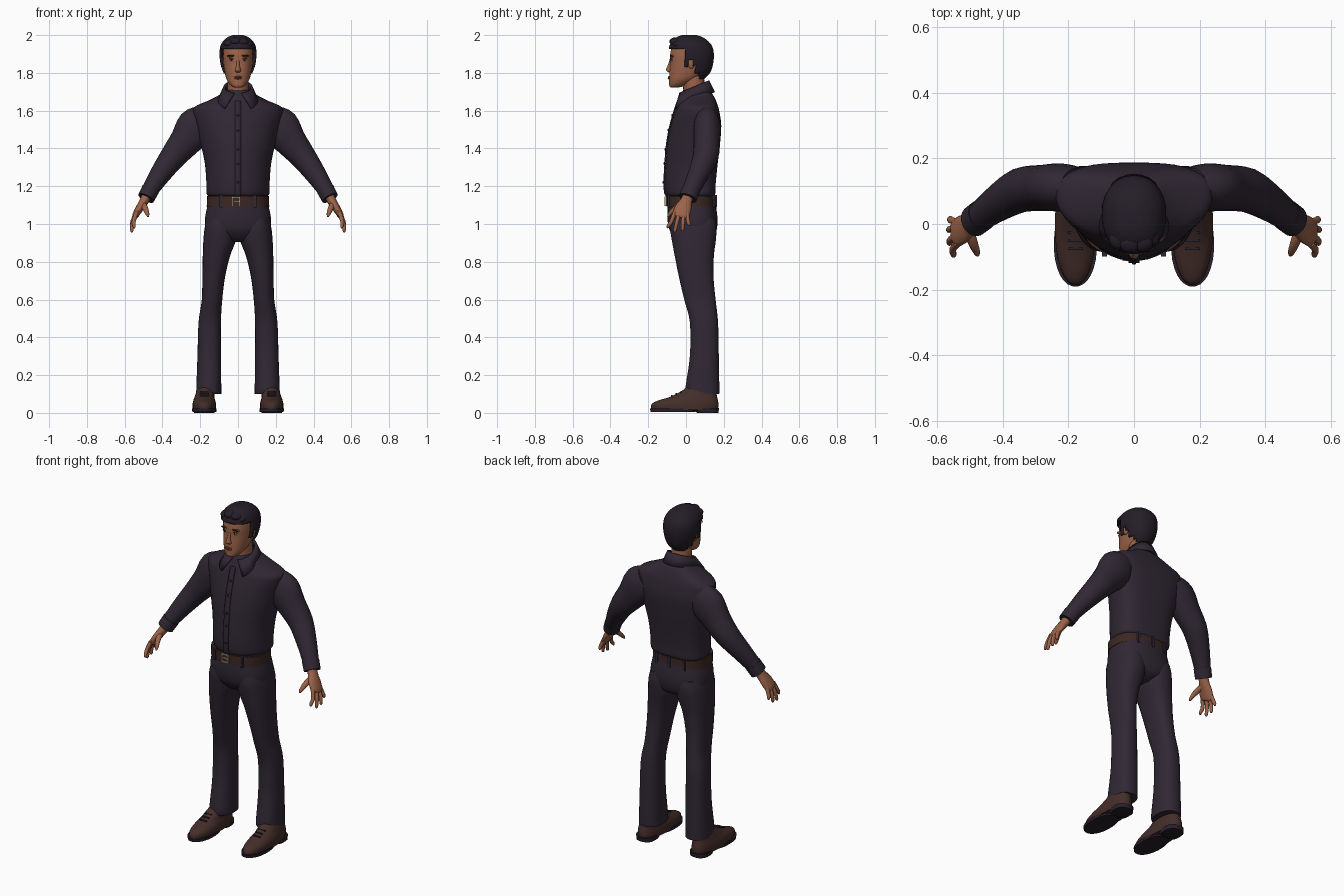
import bpy, bmesh, math
from mathutils import Vector


def material(name, rgb):
    m = bpy.data.materials.new(name)
    m.diffuse_color = (*rgb, 1)
    return m


CLOTH = material("dark plum cloth", (0.030, 0.021, 0.034))
SKIN = material("tan skin", (0.33, 0.125, 0.066))
HAIR = material("black hair", (0.018, 0.013, 0.021))
BELT = material("belt leather", (0.045, 0.020, 0.017))
SHOE = material("shoe leather", (0.058, 0.027, 0.022))
SOLE = material("dark sole", (0.020, 0.014, 0.022))
METAL = material("buckle brass", (0.45, 0.36, 0.22))
LIP = material("lip brown", (0.20, 0.065, 0.042))
WHITE = material("eye white", (0.45, 0.36, 0.32))


def finish(name, bm, mat, mirror=False, thick=0, angle=50):
    bmesh.ops.recalc_face_normals(bm, faces=bm.faces)
    me = bpy.data.meshes.new(name)
    bm.to_mesh(me)
    bm.free()
    me.materials.append(mat)
    me.polygons.foreach_set("use_smooth", [True] * len(me.polygons))
    me.set_sharp_from_angle(angle=math.radians(angle))
    ob = bpy.data.objects.new(name, me)
    bpy.context.collection.objects.link(ob)
    if thick:
        mod = ob.modifiers.new("thickness", 'SOLIDIFY')
        mod.thickness, mod.offset = thick, 0
    if mirror:
        ob.modifiers.new("mirror", 'MIRROR').use_mirror_merge = False
    return ob


def spline(rows, k):
    """Catmull-Rom interpolation between rows of numbers."""
    out = []
    for i in range(len(rows) - 1):
        a, b, c, d = (rows[min(max(i + j, 0), len(rows) - 1)] for j in (-1, 0, 1, 2))
        for s in range(k):
            t = s / k
            out.append([q + 0.5 * t * (r - p + t * (2*p - 5*q + 4*r - w + t * (3*(q - r) + w - p)))
                        for p, q, r, w in zip(a, b, c, d)])
    return out + [list(rows[-1])]


def skin_rings(rings):
    bm = bmesh.new()
    vs = [[bm.verts.new(p) for p in ring] for ring in rings]
    n = len(vs[0])
    for a, b in zip(vs, vs[1:]):
        for i in range(n):
            bm.faces.new((a[i], a[(i+1) % n], b[(i+1) % n], b[i]))
    bm.faces.new(vs[0])
    bm.faces.new(vs[-1])
    return bm


def stack(rows, n=28, k=3, pf=2.0, pb=2.4, f=0.5):
    """Horizontal rings from rows of (z, x0, x1, y_front, y_back)."""
    rings = []
    for z, x0, x1, yf, yb in spline(rows, k):
        cx, hw, cy = (x0 + x1) / 2, (x1 - x0) / 2, yf + (yb - yf) * f
        ring = []
        for i in range(n):
            t = 2 * math.pi * (i + 0.5) / n
            c, s = math.cos(t), math.sin(t)
            e = 2 / (pb if s > 0 else pf)
            ry = (yb - cy) if s > 0 else (cy - yf)
            ring.append((cx + hw * math.copysign(abs(c) ** e, c),
                         cy + ry * math.copysign(abs(s) ** e, s), z))
        rings.append(ring)
    return skin_rings(rings)


def sym(rows):
    return [(z, -w, w, a, b) for z, w, a, b in rows]


def tube(rows, n=16, k=3):
    """Oval tube along rows of (x, y, z, radius along y, other radius)."""
    rows = spline(rows, k)
    pts = [Vector(r[:3]) for r in rows]
    rings = []
    for i, r in enumerate(rows):
        t = (pts[min(i+1, len(pts)-1)] - pts[max(i-1, 0)]).normalized()
        u = Vector((0, 1, 0))
        u = (u - t * u.dot(t)).normalized()
        v = t.cross(u)
        rings.append([pts[i] + u * r[3] * math.cos(a) + v * r[4] * math.sin(a)
                      for a in (2 * math.pi * j / n for j in range(n))])
    return skin_rings(rings)


def blob(name, loc, size, mat, mirror=False):
    bm = bmesh.new()
    bmesh.ops.create_uvsphere(bm, u_segments=14, v_segments=8, radius=1)
    for v in bm.verts:
        v.co = Vector([c * s + l for c, s, l in zip(v.co, size, loc)])
    return finish(name, bm, mat, mirror)


def box(name, loc, size, mat):
    bm = bmesh.new()
    bmesh.ops.create_cube(bm, size=1)
    for v in bm.verts:
        v.co = Vector([c * s + l for c, s, l in zip(v.co, size, loc)])
    return finish(name, bm, mat)


# Shirt body, gathered at the hem, with sloping shoulders
TORSO = sym([(1.145, .150, -.09, .145), (1.16, .166, -.108, .155), (1.22, .168, -.113, .158),
             (1.32, .176, -.108, .168), (1.42, .197, -.10, .18), (1.52, .222, -.082, .187),
             (1.59, .238, -.062, .178), (1.622, .228, -.052, .17), (1.65, .165, -.042, .16),
             (1.68, .105, -.03, .145), (1.71, .07, -.015, .12)])
finish("shirt_body", stack(TORSO, 36, 4, 2.0, 3.0, .62), CLOTH)

# Button placket and buttons following the chest
bm = bmesh.new()
prev = None
chest = [r for r in spline(TORSO, 4) if r[0] < 1.655]
for r in chest:
    cur = [bm.verts.new((x, r[3] - .003, r[0])) for x in (-.016, .016)]
    if prev:
        bm.faces.new((prev[0], prev[1], cur[1], cur[0]))
    prev = cur
finish("button_placket", bm, CLOTH, thick=.007)
for i in range(5):
    r = min(chest, key=lambda q: abs(q[0] - (1.22 + .09 * i)))
    blob("shirt_button", (0, r[3] - .007, r[0]), (.007, .004, .007), HAIR)

# Folded collar: leaning band whose front corners drop to points
bm = bmesh.new()
prev = None
for i in range(25):
    a = math.radians(16 + 328 * i / 24)
    fr = (1 + math.cos(a)) / 2                    # 1 at front, 0 at back
    tip = max(0, 1 - min(i, 24 - i) / 5)
    s, c = math.sin(a), math.cos(a)
    top = (.070 * s, .042 - .074 * c, 1.758 - .068 * fr)
    low = ((.094 + .03 * tip) * s + math.copysign(.034 * tip, s),
           .042 - (.105 - .006 * tip) * c, 1.695 - .045 * fr - .04 * tip)
    cur = [bm.verts.new(top), bm.verts.new(low)]
    if prev:
        bm.faces.new((prev[0], cur[0], cur[1], prev[1]))
    prev = cur
finish("collar", bm, CLOTH, thick=.014)

# Sleeves and cuffs
finish("sleeve", tube([(.17, .112, 1.555, .06, .085), (.222, .112, 1.51, .073, .106),
                       (.28, .110, 1.435, .070, .085), (.345, .103, 1.355, .068, .069),
                       (.41, .066, 1.265, .056, .056), (.465, .026, 1.18, .046, .044),
                       (.482, .012, 1.15, .045, .042)], 20), CLOTH, True)
finish("cuff", tube([(.462, .028, 1.185, .049, .047), (.487, .009, 1.137, .049, .045)], 20, 1),
       CLOTH, True)

# Hands: palm, four fingers and thumb
finish("palm", tube([(.478, .015, 1.16, .028, .026), (.498, 0, 1.12, .032, .024),
                     (.52, -.015, 1.085, .044, .021), (.543, -.028, 1.045, .044, .017),
                     (.547, -.032, 1.034, .034, .010)]), SKIN, True)
for nm, y0, tip in (("index", -.060, (.550, -.094, .978)), ("middle", -.036, (.562, -.058, .957)),
                    ("ring", -.013, (.564, -.018, .963)), ("little", .006, (.560, .016, .990))):
    x, y, z = tip
    finish(nm + "_finger", tube([(.538, y0, 1.06, .011, .012), ((.538 + x) / 2 + .008, (y0 + y) / 2, 1.014, .0105, .011),
                                 (x, y, z + .01, .009, .009), (x, y, z, .004, .004)], 10), SKIN, True)
finish("thumb", tube([(.505, -.015, 1.105, .018, .018), (.492, -.055, 1.085, .013, .016),
                      (.480, -.085, 1.055, .010, .011), (.476, -.096, 1.038, .004, .004)], 10), SKIN, True)

# Trousers: hips plus two legs
finish("trouser_hips", stack(sym([(.905, .06, -.03, .10), (.93, .125, -.06, .145), (.97, .170, -.088, .163),
                                  (1.03, .175, -.099, .167), (1.10, .162, -.097, .158),
                                  (1.15, .158, -.093, .15)]), 36, 4, 2.4, 2.6), CLOTH)
finish("trouser_leg", stack([(.10, .088, .222, .002, .176), (.13, .088, .221, -.004, .177),
                             (.30, .090, .215, .020, .174), (.48, .090, .209, .020, .170),
                             (.60, .083, .192, -.010, .157), (.72, .068, .189, -.038, .146),
                             (.83, .042, .187, -.060, .148), (.91, .012, .184, -.075, .158),
                             (.98, .006, .177, -.085, .163), (1.03, .02, .165, -.08, .155)],
                            28, 4, 2.3, 2.4), CLOTH, True)

# Belt, loops and buckle
finish("belt", stack(sym([(1.092, .166, -.103, .157), (1.148, .164, -.103, .155)]), 40, 1, 2.4, 2.6), BELT)
for x, y in ((-.09, -.09), (.09, -.09), (-.09, .145), (.09, .145), (0, .155)):
    box("belt_loop", (x, y, 1.12), (.014, .018, .066), CLOTH)
for dx, dz, w, h in ((-.026, 0, .007, .05), (.014, 0, .007, .05), (-.006, .022, .047, .007),
                     (-.006, -.022, .047, .007), (-.004, 0, .03, .007)):
    box("buckle_bar", (dx - .005, -.107, 1.12 + dz), (w, .012, h), METAL)

# Shoes
finish("shoe_upper", stack([(.015, .116, .240, -.186, .170), (.045, .116, .241, -.184, .173),
                            (.065, .120, .237, -.150, .170), (.085, .125, .230, -.085, .165),
                            (.115, .125, .220, -.025, .160), (.135, .13, .21, -.0, .150)],
                           28, 3, 2.1, 2.4), SHOE, True)
finish("shoe_sole", stack([(.006, .114, .242, -.189, .05), (.024, .113, .244, -.191, .06)],
                          28, 1, 2.1, 2.4), SOLE, True)
finish("shoe_heel", stack([(0, .125, .232, .06, .172), (.026, .122, .235, .03, .176)],
                          24, 1, 4, 2.4), SOLE, True)
for i in range(3):
    box("shoe_lace", (.178, -.075 + .024 * i, .091 + .009 * i), (.045, .008, .008), SOLE)
    box("shoe_lace", (-.178, -.075 + .024 * i, .091 + .009 * i), (.045, .008, .008), SOLE)

# Neck and head
finish("neck", tube([(0, .055, 1.62, .06, .058), (0, .045, 1.70, .058, .056),
                     (0, .035, 1.80, .058, .055)], 20), SKIN)
finish("head", stack(sym([(1.722, .018, -.080, -.045), (1.73, .034, -.088, -.01), (1.75, .052, -.089, .03),
                          (1.775, .064, -.089, .075), (1.81, .072, -.088, .11), (1.85, .078, -.084, .125),
                          (1.90, .080, -.084, .13), (1.945, .072, -.072, .118), (1.975, .045, -.045, .09)]),
                     28, 3, 2.3, 2.2), SKIN)
finish("nose", stack(sym([(1.803, .013, -.092, -.07), (1.811, .017, -.105, -.07), (1.822, .013, -.106, -.07),
                          (1.845, .008, -.095, -.07), (1.88, .008, -.084, -.07)]), 12, 2), SKIN)
blob("ear", (.081, .028, 1.852), (.010, .018, .030), SKIN, True)
blob("brow_ridge", (.034, -.073, 1.889), (.026, .010, .007), SKIN, True)
blob("eyebrow", (.035, -.078, 1.891), (.022, .007, .0045), HAIR, True)
blob("eye", (.033, -.075, 1.868), (.014, .006, .0055), WHITE, True)
blob("iris", (.033, -.079, 1.868), (.0055, .004, .0052), HAIR, True)
blob("upper_eyelid", (.033, -.076, 1.874), (.016, .006, .0025), HAIR, True)
blob("upper_lip", (0, -.089, 1.779), (.024, .007, .004), LIP)
blob("lower_lip", (0, -.089, 1.771), (.020, .008, .005), LIP)
blob("chin", (0, -.078, 1.74), (.024, .012, .014), SKIN)

# Hair cap with the face, ear and nape areas cut away, plus raised front locks
bm = stack(sym([(1.765, .050, -.06, .085), (1.80, .072, -.085, .120), (1.84, .085, -.088, .136),
                (1.89, .092, -.088, .142), (1.935, .089, -.084, .135), (1.965, .074, -.070, .112),
                (1.985, .050, -.045, .082), (1.995, .022, -.018, .050)]), 40, 5, 2.3, 2.2)


def bare(f):
    c = f.calc_center_median()
    return (c.y < -.005 and c.z < 1.93) or (c.y < .012 and c.z < 1.83) or \
           (c.y < .045 and c.z < 1.865 and c.y > .012) or (c.y < .07 and c.z < 1.80)


bmesh.ops.delete(bm, geom=[f for f in bm.faces if bare(f)], context='FACES')
finish("hair_cap", bm, HAIR, thick=.012)
for x, y, z, sx in ((-.045, -.045, 1.955, .032), (-.012, -.055, 1.966, .034), (.025, -.052, 1.963, .034),
                    (.052, -.035, 1.95, .028), (0, -.012, 1.978, .045)):
    blob("front_lock", (x, y, z), (sx, .034, .022), HAIR)
